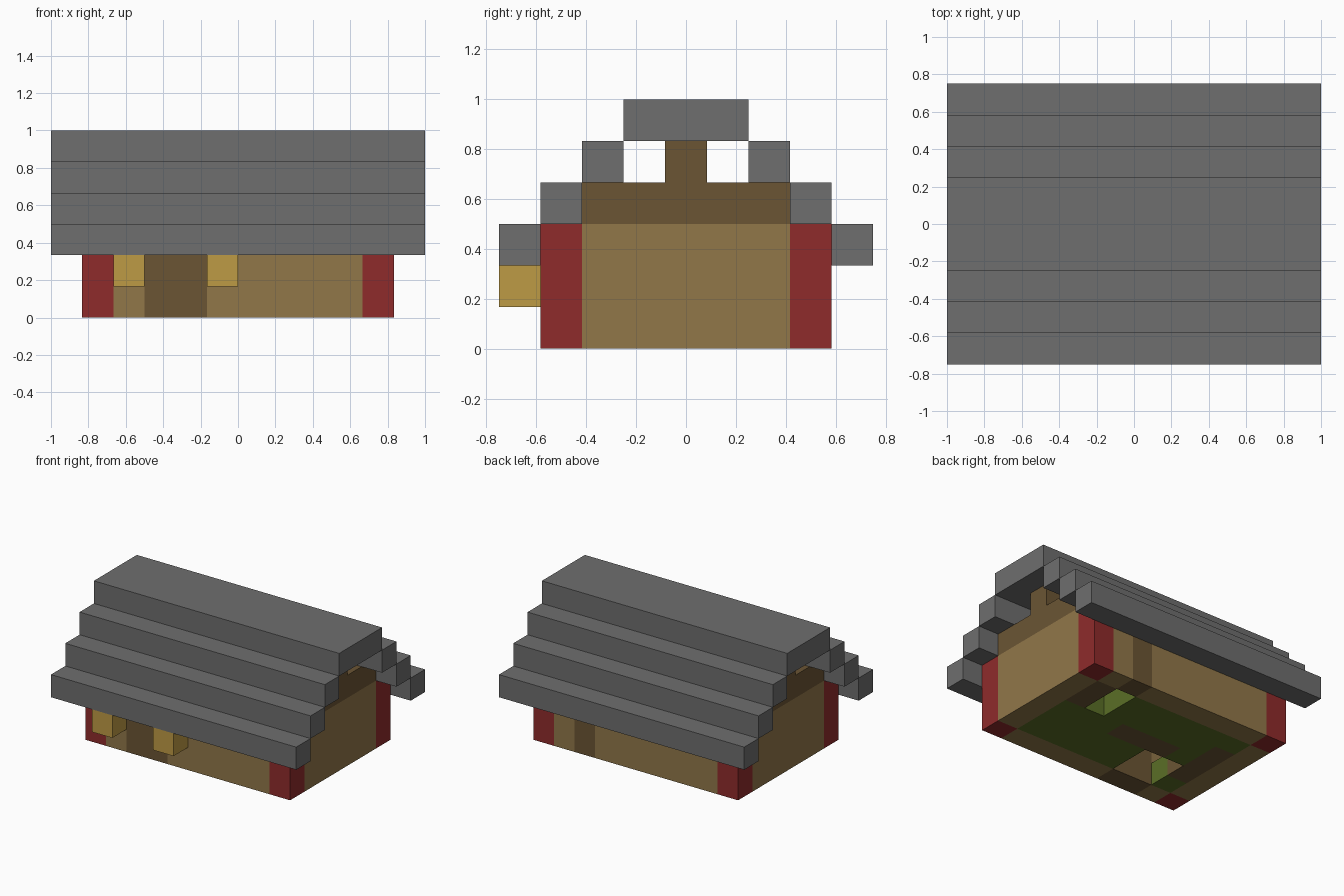
import bpy, bmesh
from mathutils import Matrix, Vector

U = 1 / 6  # one building block

cube = bpy.data.objects.get("Cube")
if cube:
    bpy.data.objects.remove(cube, do_unlink=True)


def material(name, r, g, b):
    """Flat material from 0-255 display colour, stored as linear values."""
    col = [((c / 255 + 0.055) / 1.055) ** 2.4 for c in (r, g, b)] + [1]
    m = bpy.data.materials.new(name)
    m.use_nodes = True
    m.diffuse_color = col
    node = next(n for n in m.node_tree.nodes if n.type == 'BSDF_PRINCIPLED')
    node.inputs["Base Color"].default_value = col
    node.inputs["Roughness"].default_value = 0.9
    return m


stone = material("grey_stone", 110, 110, 110)
tan = material("tan_planks", 145, 119, 73)
brown = material("dark_brown_wood", 107, 85, 52)
red = material("red_brick", 143, 43, 43)
gold = material("golden_lamp", 190, 155, 69)
grass = material("green_floor", 90, 110, 38)


def blocks(name, mat, boxes):
    """One object from boxes given as (x0, x1, y0, y1, z0, z1) in blocks."""
    bm = bmesh.new()
    for x0, x1, y0, y1, z0, z1 in boxes:
        lo, hi = Vector((x0, y0, z0)) * U, Vector((x1, y1, z1)) * U
        place = Matrix.Translation((lo + hi) / 2) @ Matrix.Diagonal((*(hi - lo), 1))
        bmesh.ops.create_cube(bm, size=1, matrix=place)
    mesh = bpy.data.meshes.new(name)
    bm.to_mesh(mesh)
    bm.free()
    mesh.materials.append(mat)
    obj = bpy.data.objects.new(name, mesh)
    bpy.context.collection.objects.link(obj)
    return obj


# Stepped roof: a wide ridge slab and three steps down each side
blocks("roof_ridge", stone, [(-6, 6, -1.5, 1.5, 5, 6)])
for step in range(3):
    inner, z = 1.5 + step, 4 - step
    blocks(f"roof_step_front_{step}", stone, [(-6, 6, -inner - 1, -inner, z, z + 1)])
    blocks(f"roof_step_back_{step}", stone, [(-6, 6, inner, inner + 1, z, z + 1)])

# Corner pillars, end walls and gables
for side, x in (("right", -5), ("left", 4)):
    for end, y in (("front", -3.5), ("back", 2.5)):
        blocks(f"pillar_{end}_{side}", red, [(x, x + 1, y, y + 1, 0, 3)])
    blocks(f"end_wall_{side}", tan, [(x, x + 1, -2.5, 2.5, 0, 3)])
    blocks(f"gable_{side}", brown, [(x, x + 1, -2.5, 2.5, 3, 4),
                                    (x, x + 1, -0.5, 0.5, 4, 5)])


def wall_with_door(end, y, door0, door1):
    """Long wall with a door two blocks high."""
    blocks(f"{end}_wall", tan, [(-4, door0, y, y + 1, 0, 3),
                                (door1, 4, y, y + 1, 0, 3),
                                (door0, door1, y, y + 1, 2, 3)])
    blocks(f"{end}_door", brown, [(door0, door1, y, y + 1, 0, 2)])


wall_with_door("front", -3.5, -3, -1)
wall_with_door("back", 2.5, 2, 3)

# Lamps either side of the front door
for side, x in (("right", -4), ("left", -1)):
    blocks(f"lamp_{side}", gold, [(x, x + 1, -4.5, -3.5, 1, 2)])

# Floor with open pits behind both doors and wooden inlays
blocks("floor", grass, [
    (-4, -3, -2.5, -1.5, 0, 1), (-4, -3, 1.5, 2.5, 0, 1),
    (-3, -2, -0.5, 2.5, 0, 1), (-2, -1, 0.5, 2.5, 0, 1),
    (-1, 1, -2.5, -0.5, 0, 1), (-1, 1, 0.5, 2.5, 0, 1),
    (1, 2, -2.5, 2.5, 0, 1), (2, 4, -2.5, 0.5, 0, 1)])
blocks("floor_wood", brown, [
    (-2, 1, -0.5, 0.5, 0, 1), (-4, -3, -1.5, 1.5, 0, 1),
    (3, 4, 0.5, 2.5, 0, 1)])
